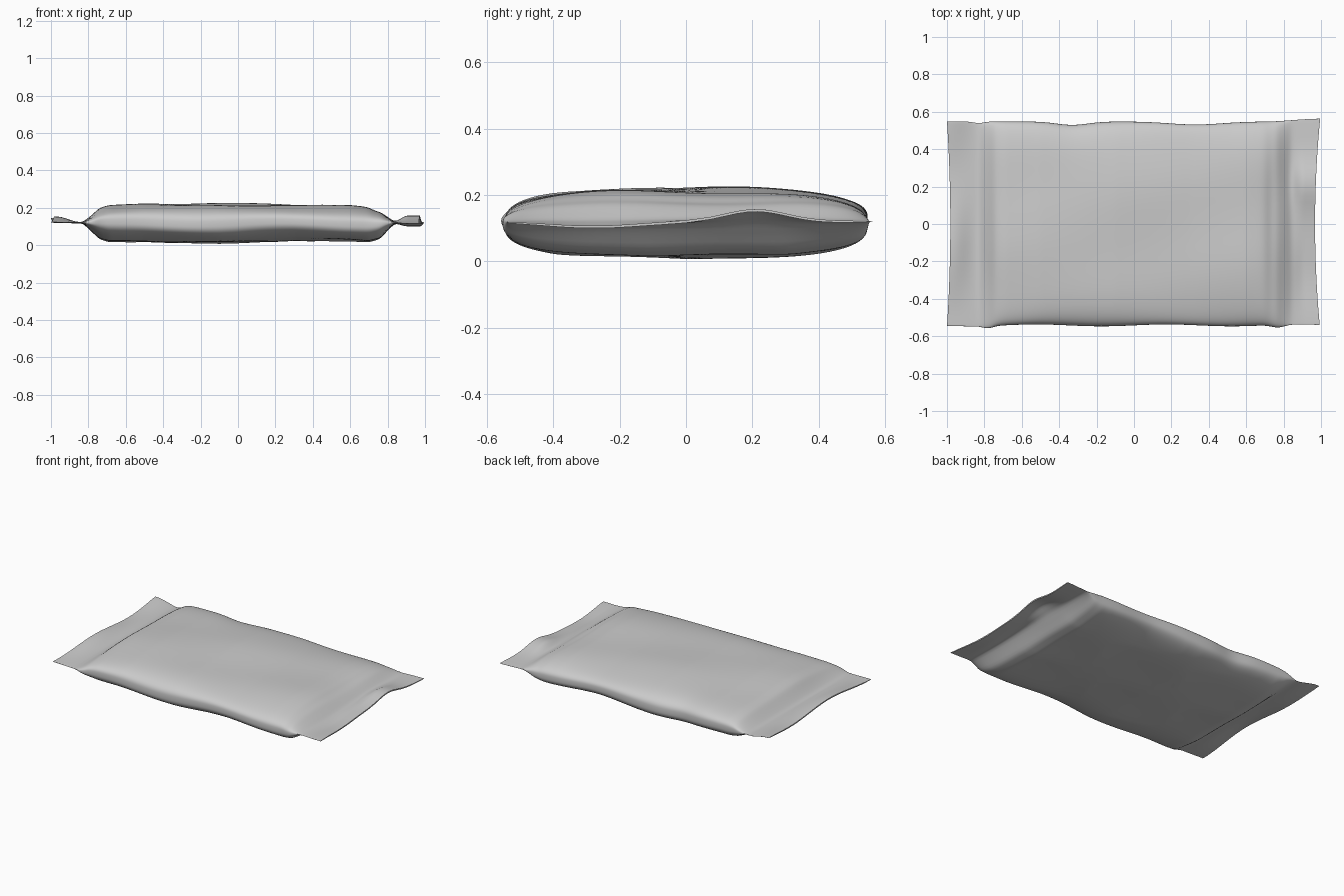
import bpy, bmesh, math
from math import sin, cos, pi, exp

old = bpy.data.objects.get("Cube")
if old:
    bpy.data.objects.remove(old, do_unlink=True)

SEAM = 0.12      # height of the sealed edge
STATIONS = 150
RING = 128

# Silhouette of the filled pouch: x, top height, bottom height
PROFILE = [(-1.01, .124, .116), (-.83, .124, .116), (-.79, .152, .078),
           (-.74, .193, .031), (-.69, .207, .015), (-.5, .219, .015),
           (-.1, .224, .006), (.3, .212, .021), (.6, .211, .019),
           (.7, .203, .014), (.76, .185, .033), (.80, .152, .077),
           (.84, .124, .116), (1.01, .124, .116)]


def smooth(t):
    t = min(max(t, 0), 1)
    return t * t * (3 - 2 * t)


def sample(x):
    """Top and bottom height, blended between the profile points."""
    for a, b in zip(PROFILE, PROFILE[1:]):
        if x <= b[0]:
            t = (x - a[0]) / (b[0] - a[0])
            return a[1] + (b[1] - a[1]) * t, a[2] + (b[2] - a[2]) * t
    return PROFILE[-1][1:]


def rounded(x):
    """Profile averaged over a short span to soften its corners."""
    spots = [sample(x + d * .006) for d in (-2, -1, 0, 1, 2)]
    return [sum(s) / len(spots) for s in zip(*spots)]


def bump(v, centre, width):
    return exp(-((v - centre) / width) ** 2)


def back_edge(x):
    return (.548 - .018 * bump(x, -.33, .12) - .016 * bump(x, .33, .2)
            - .008 * bump(x, -.83, .04) + .015 * smooth((x - .7) / .3))


def front_edge(x):
    return (-.542 - .012 * bump(x, -.78, .04) - .014 * bump(x, .77, .05)
            + .005 * sin(9 * x))


def seal_wave(x, y):
    """Ripple of the flat end seals."""
    if x > 0:
        wave = .034 * bump(y, .21, .13) - .016 * bump(y, -.28, .2)
        return wave * smooth((x - .82) / .1)
    return (.016 + .013 * cos(8 * y + 1)) * smooth((-.84 - x) / .15)


def end_pull(x, y):
    """The cut ends bow inward between their corners."""
    k = max(0, 1 - (y / .55) ** 2)
    return -.026 * k * smooth((x - .84) / .16) + .018 * k * smooth((-.84 - x) / .16)


def ring_point(x, angle):
    top, bottom = rounded(x)
    c, s = cos(angle), sin(angle)
    across = math.copysign(abs(c) ** .68, c)
    rise = abs(s) ** .68
    y = across * (back_edge(x) if c > 0 else -front_edge(x))
    fill = smooth((.84 - abs(x)) / .12)
    dent = fill * rise * (.004 * sin(6 * x + 5 * y) + .003 * sin(11 * y - 4 * x))
    # Side edges rise and fall slightly along the length
    seam = SEAM + fill * .008 * sin(7 * x) * abs(across) ** 4
    if s >= 0:
        z = seam + (top - SEAM) * rise + dent
        z -= fill * .012 * bump(x, .75, .05) * bump(y, 0, .45)
    else:
        z = seam - (SEAM - bottom) * rise + abs(dent)
    return x + end_pull(x, y), y, z + seal_wave(x, y)


foil = bpy.data.materials.new("foil_grey")
foil.use_nodes = True
grey = (.6, .6, .6, 1)
foil.diffuse_color = grey
foil.node_tree.nodes["Principled BSDF"].inputs["Base Color"].default_value = grey

# Pouch and end seals as one continuous wrapper
bm = bmesh.new()
rings = []
for i in range(STATIONS + 1):
    x = -1 + 1.994 * i / STATIONS
    rings.append([bm.verts.new(ring_point(x, 2 * pi * j / RING)) for j in range(RING)])
for a, b in zip(rings, rings[1:]):
    for j in range(RING):
        k = (j + 1) % RING
        bm.faces.new((a[j], a[k], b[k], b[j]))

# Thin closed ends, joined straight from upper to lower layer
for ring in (rings[0], rings[-1]):
    half = RING // 2
    for j in range(half):
        corners = [ring[j], ring[j + 1], ring[(RING - j - 1) % RING], ring[(RING - j) % RING]]
        bm.faces.new(list(dict.fromkeys(corners)))
bmesh.ops.recalc_face_normals(bm, faces=bm.faces)

mesh = bpy.data.meshes.new("wrapper")
bm.to_mesh(mesh)
bm.free()
mesh.materials.append(foil)
wrapper = bpy.data.objects.new("wrapper", mesh)
bpy.context.collection.objects.link(wrapper)
bpy.context.view_layer.objects.active = wrapper
wrapper.select_set(True)
bpy.ops.object.shade_smooth_by_angle(angle=math.radians(50))
